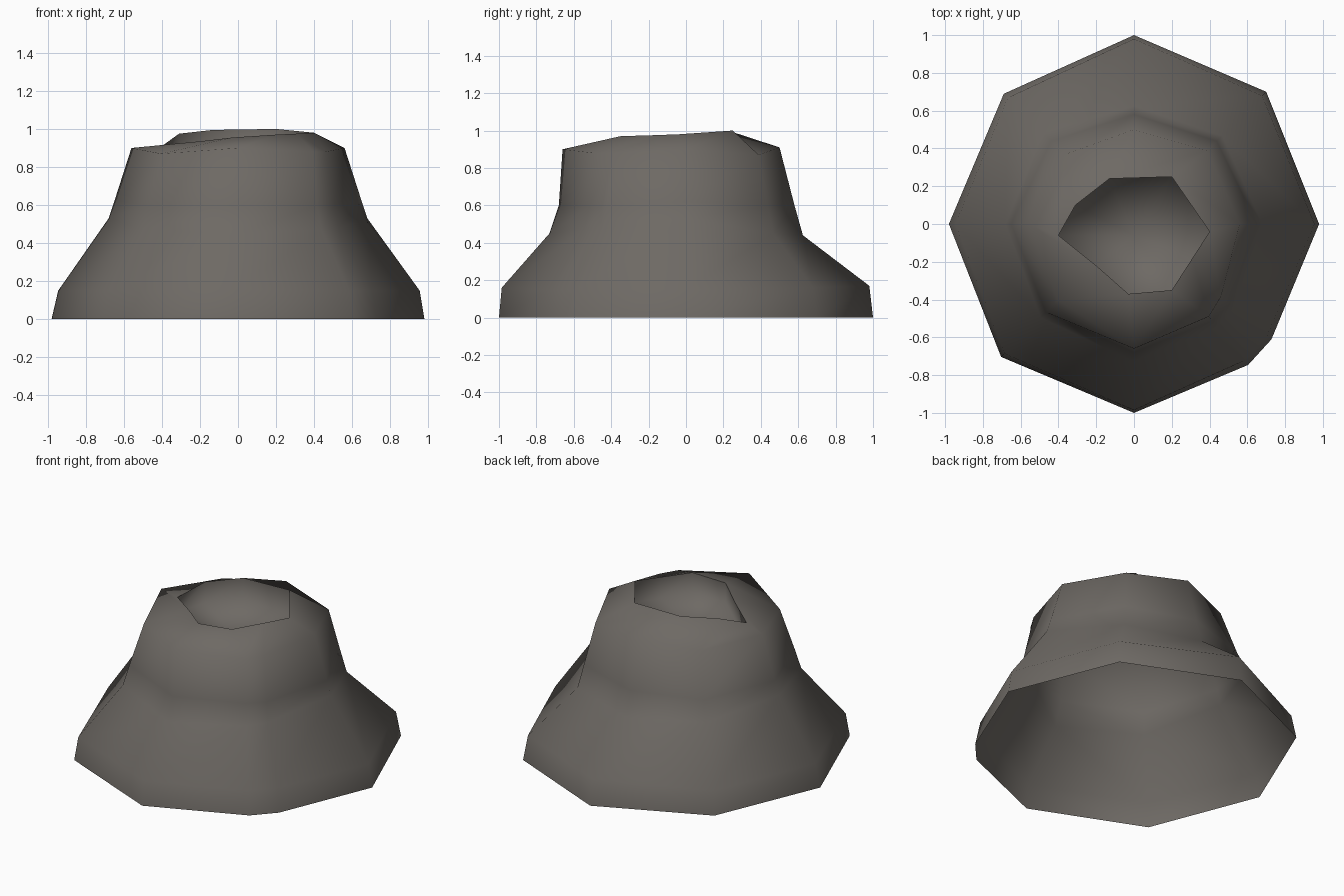
import bpy, bmesh, math

if "Cube" in bpy.data.objects:
    bpy.data.objects.remove(bpy.data.objects["Cube"])

# One stone colour
stone = bpy.data.materials.new("grey_brown_stone")
stone.diffuse_color = (0.155, 0.142, 0.128, 1)
stone.use_nodes = True
stone.node_tree.nodes["Principled BSDF"].inputs["Base Color"].default_value = stone.diffuse_color

# Column directions in degrees, counter-clockwise from +x
ANGLES = [0, 45, 90, 135, 180, 225, 270, 309, 320]

# Outer wall rings: radii per column, heights per column
RINGS = [
    ([.98, .99, 1, .975, .98, .995, 1, .96, .95], [0] * 9),
    ([.955, .96, .98, .945, .945, .97, .985, .93, .92],
     [.15, .16, .17, .15, .15, .15, .16, .15, .15]),
    ([.68, .66, .625, .68, .68, .70, .73, .70, .69],
     [.53, .45, .44, .48, .53, .47, .45, .47, .48]),
    ([.65, .62, .58, .62, .65, .66, .68, .66, .66],
     [.62, .60, .60, .60, .62, .60, .60, .60, .60]),
    ([.56, .55, .50, .52, .56, .57, .66, .63, .60],
     [.90, .87, .91, .88, .90, .87, .90, .88, .88]),
]

# Uneven crater rim
RIM = [(.4, -.04, .98), (.2, .25, 1), (-.13, .24, .995), (-.31, .1, .975),
       (-.4, -.06, .91), (-.2, -.22, .935), (-.03, -.37, .955),
       (.2, -.35, .97), (.31, -.18, .975)]

bm = bmesh.new()


def add_ring(points):
    return [bm.verts.new(p) for p in points]


def bridge(a, b):
    n = len(a)
    for i in range(n):
        j = (i + 1) % n
        bm.faces.new((a[i], a[j], b[j], b[i]))


loops = []
for radii, heights in RINGS:
    loops.append(add_ring([(r * math.cos(math.radians(t)), r * math.sin(math.radians(t)), z)
                           for t, r, z in zip(ANGLES, radii, heights)]))
loops.append(add_ring(RIM))

# Shallow crater with steep walls and a dished floor
loops.append(add_ring([(x * 1.0, y * 1.0, .83 + (z - .96) * .4) for x, y, z in RIM]))
for a, b in zip(loops, loops[1:]):
    bridge(a, b)
centre = bm.verts.new((0, -.06, .78))
last = loops[-1]
for i in range(len(last)):
    bm.faces.new((last[i], last[(i + 1) % len(last)], centre))

# Crisp crater lip
rim = loops[-2]
for i in range(len(rim)):
    bm.edges.get((rim[i], rim[(i + 1) % len(rim)])).smooth = False

mesh = bpy.data.meshes.new("crater_rock")
bm.to_mesh(mesh)
bm.free()
mesh.materials.append(stone)
for p in mesh.polygons:
    p.use_smooth = True
rock = bpy.data.objects.new("crater_rock", mesh)
bpy.context.collection.objects.link(rock)
